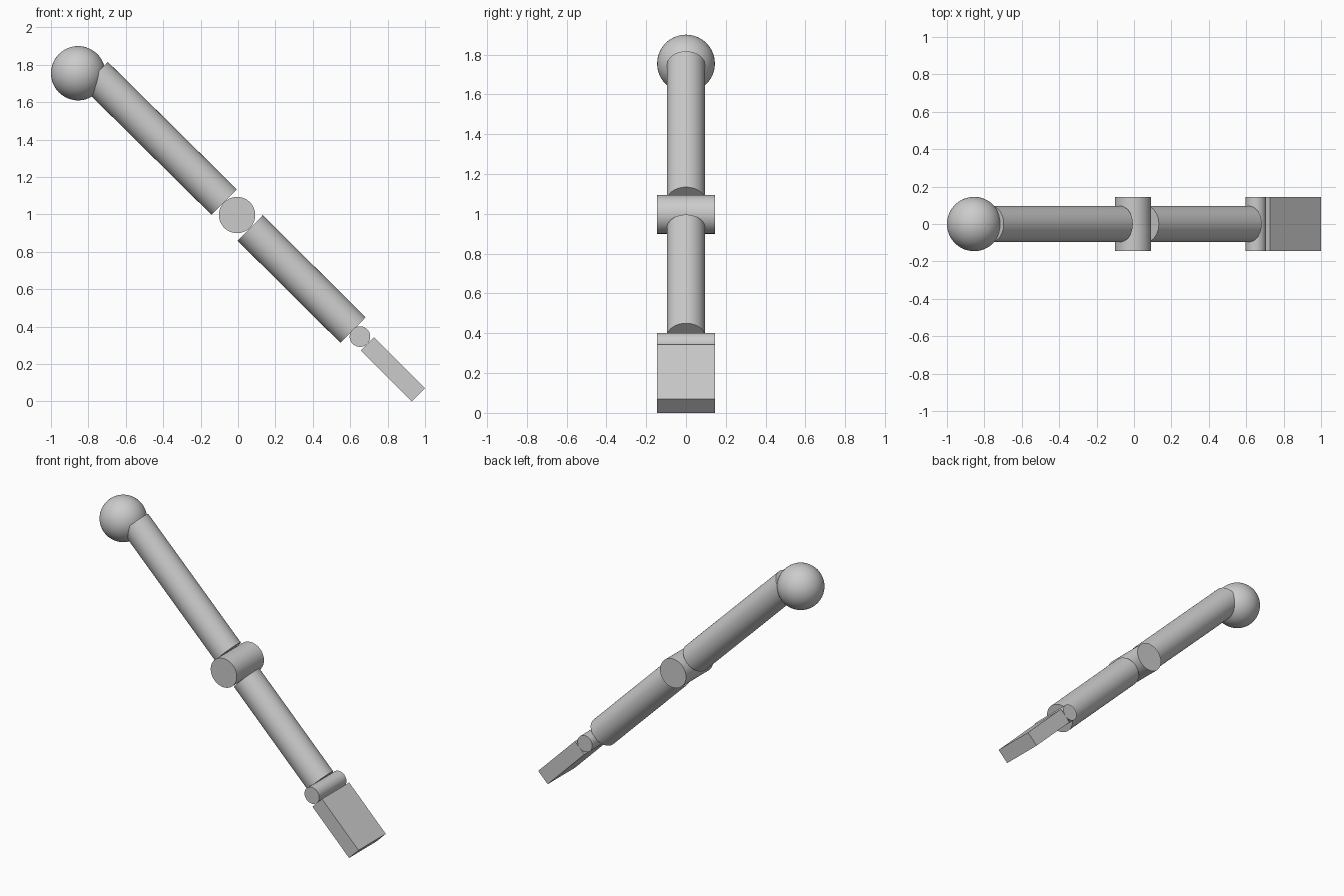
import bpy
from math import radians
from mathutils import Vector

if "Cube" in bpy.data.objects:
    bpy.data.objects.remove(bpy.data.objects["Cube"], do_unlink=True)

HALF_WIDTH = 0.145
TUBE_RADIUS = 0.096

grey = bpy.data.materials.new("light_grey")
grey.use_nodes = True
grey.diffuse_color = (0.6, 0.6, 0.6, 1)
grey.node_tree.nodes["Principled BSDF"].inputs["Base Color"].default_value = (0.6, 0.6, 0.6, 1)


def finish(name, smooth=True):
    part = bpy.context.object
    part.name = name
    part.data.materials.append(grey)
    if smooth:
        bpy.ops.object.shade_smooth_by_angle(angle=radians(35))
    return part


def rod(name, start, end, radius):
    """Capped cylinder between two points."""
    a, b = Vector(start), Vector(end)
    axis = b - a
    bpy.ops.mesh.primitive_cylinder_add(
        vertices=64, radius=radius, depth=axis.length, location=(a + b) / 2,
        rotation=axis.to_track_quat('Z', 'Y').to_euler())
    return finish(name)


def hinge(name, x, z, radius):
    """Cross pin running front to back."""
    return rod(name, (x, -HALF_WIDTH, z), (x, HALF_WIDTH, z), radius)


# Shoulder ball
bpy.ops.mesh.primitive_uv_sphere_add(segments=64, ring_count=32, radius=HALF_WIDTH,
                                     location=(-0.855, 0, 1.755))
finish("shoulder_ball")

# Arm tubes
rod("upper_arm", (-0.764, 0, 1.748), (-0.074, 0, 1.066), TUBE_RADIUS)
rod("forearm", (0.065, 0, 0.928), (0.615, 0, 0.382), TUBE_RADIUS)

# Joints
hinge("elbow_joint", -0.005, 0.997, 0.097)
hinge("wrist_joint", 0.652, 0.347, 0.055)

# Flat hand
bpy.ops.mesh.primitive_cube_add(size=1, location=(0.828, 0, 0.172),
                                rotation=(0, radians(45), 0))
hand = bpy.context.object
hand.scale = (0.386, 2 * HALF_WIDTH, 0.1)
bpy.ops.object.transform_apply(location=False, rotation=False, scale=True)
finish("hand", smooth=False)
